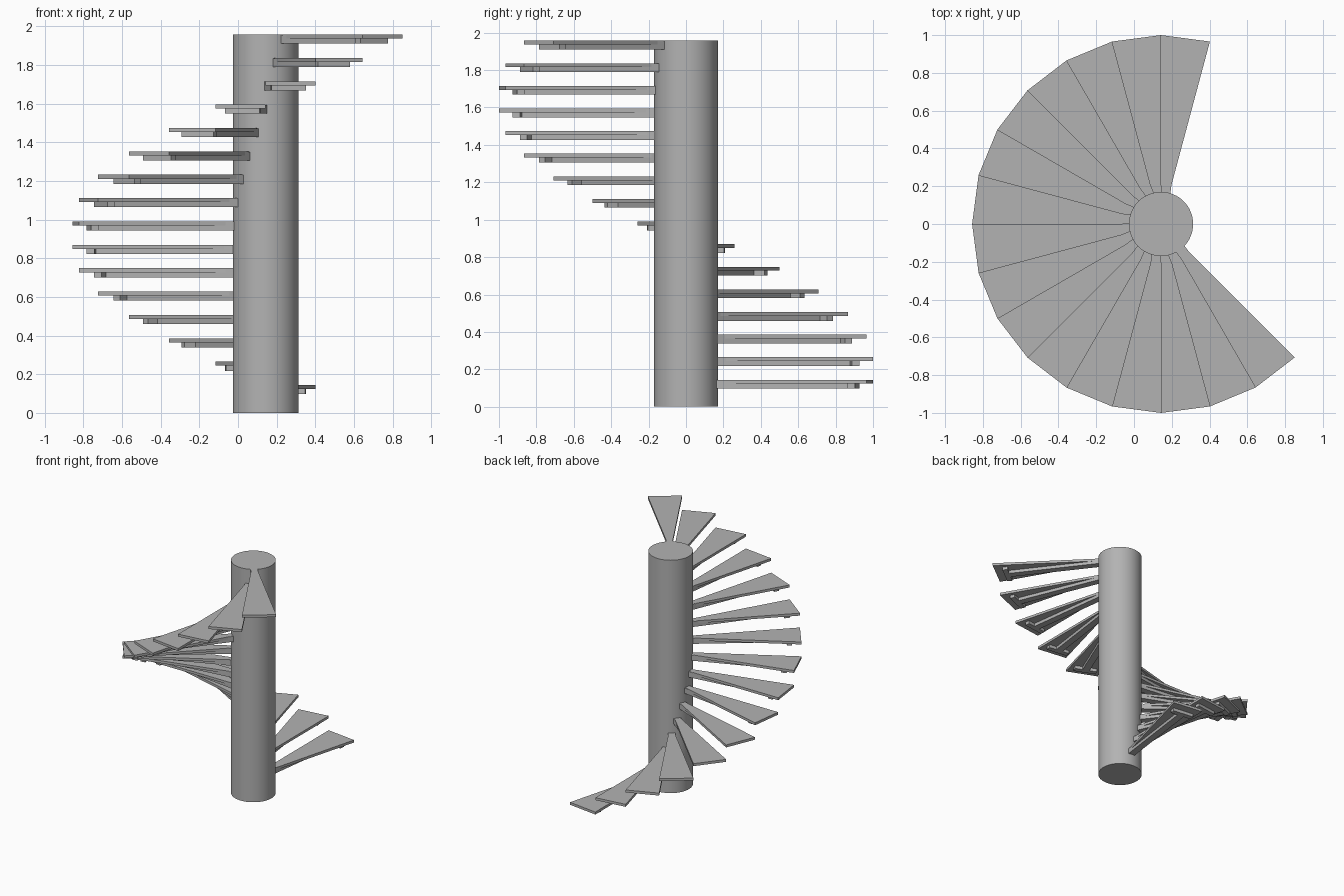
import bpy, bmesh, math
from mathutils import Matrix

if "Cube" in bpy.data.objects:
    bpy.data.objects.remove(bpy.data.objects["Cube"])

CX = 0.143          # column axis offset
R_COL, H = 0.17, 1.957
STEPS, TURN = 16, math.radians(15)
FIRST_TOP = 0.144
RISE = (H - FIRST_TOP) / (STEPS - 1)
TREAD, DEPTH = 0.021, 0.047   # tread thickness, tread plus support depth

grey = bpy.data.materials.new("plain grey")
grey.diffuse_color = (0.45, 0.45, 0.45, 1)
grey.use_nodes = True
grey.node_tree.nodes["Principled BSDF"].inputs["Base Color"].default_value = grey.diffuse_color


def prism(name, outline, z0, z1, matrix):
    """Extrude a flat outline from z0 to z1 and place it."""
    bm = bmesh.new()
    face = bm.faces.new([bm.verts.new((x, y, z0)) for x, y in outline])
    out = bmesh.ops.extrude_face_region(bm, geom=[face])
    verts = [v for v in out["geom"] if isinstance(v, bmesh.types.BMVert)]
    bmesh.ops.translate(bm, verts=verts, vec=(0, 0, z1 - z0))
    bmesh.ops.recalc_face_normals(bm, faces=bm.faces)
    mesh = bpy.data.meshes.new(name)
    bm.to_mesh(mesh)
    bm.free()
    mesh.materials.append(grey)
    ob = bpy.data.objects.new(name, mesh)
    ob.matrix_world = matrix
    bpy.context.collection.objects.link(ob)
    return ob


# Central column
bpy.ops.mesh.primitive_cylinder_add(vertices=64, radius=R_COL, depth=H,
                                    location=(CX, 0, H / 2))
column = bpy.context.object
column.name = "column"
column.data.materials.append(grey)
bpy.ops.object.shade_smooth_by_angle(angle=math.radians(30))

# Wedge outline of one tread, pointing along +x
c, s = math.cos(TURN / 2), math.sin(TURN / 2)
r_in = R_COL - 0.004
wedge = [(r_in * c, -r_in * s), (c, -s), (c, s), (r_in * c, r_in * s)]

# T-shaped support: radial beam with a crossbar near the outer end
a, b, w, h = 0.882, 0.923, 0.028, 0.09
beam = [(0.15, -w), (a, -w), (a, w), (0.15, w)]
bar = [(a, -h), (b, -h), (b, h), (a, h)]

for i in range(STEPS):
    top = FIRST_TOP + i * RISE
    place = (Matrix.Translation((CX, 0, top))
             @ Matrix.Rotation(math.radians(82.5) + i * TURN, 4, 'Z'))
    prism(f"tread_{i + 1}", wedge, -TREAD, 0, place)
    prism(f"support_beam_{i + 1}", beam, -DEPTH, -0.002, place)
    prism(f"support_crossbar_{i + 1}", bar, -DEPTH, -TREAD, place)
